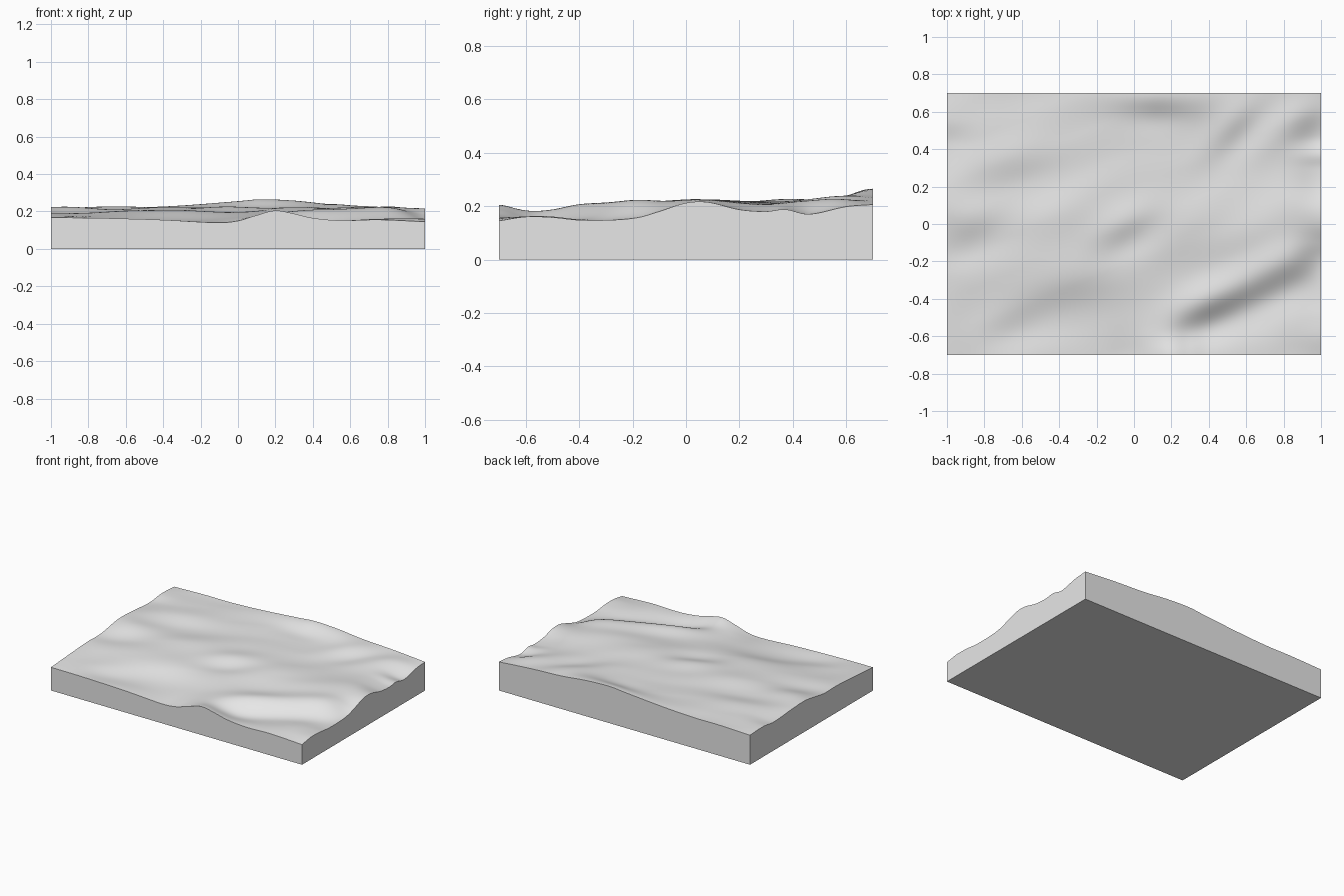
import bpy
import bmesh
import math
from mathutils import Vector, noise

cube = bpy.data.objects.get("Cube")
if cube:
    bpy.data.objects.remove(cube, do_unlink=True)

HALF_X, HALF_Y = 1.0, 0.7
COLUMNS, ROWS = 140, 98

# Border profiles: (position along the edge, height)
FRONT = [(-1, .167), (-.75, .165), (-.4, .155), (-.1, .14), (0, .15), (.1, .18), (.2, .205),
         (.3, .188), (.4, .165), (.55, .152), (.75, .156), (1, .145)]
BACK = [(-1, .213), (-.75, .22), (-.55, .22), (-.3, .232), (0, .255), (.12, .265),
        (.3, .258), (.5, .238), (.75, .225), (1, .206)]
LEFT = [(-.7, .167), (-.43, .185), (-.28, .193), (-.14, .192), (.06, .222), (.2, .22),
        (.43, .205), (.55, .218), (.7, .213)]
RIGHT = [(-.7, .145), (-.6, .16), (-.5, .158), (-.4, .148), (-.28, .148), (-.18, .157), (-.1, .18),
         (0, .212), (.08, .215), (.2, .187), (.3, .18), (.37, .188), (.46, .17), (.6, .198), (.7, .206)]
# General rise of the ground from front to back
RISE = [(-.7, .158), (-.55, .163), (-.3, .188), (0, .21), (.3, .214), (.7, .228)]

# Scarps falling to the front right: x, y, heading in degrees, length, width, drop
SCARPS = [
    (.78, -.29, 27, .32, .09, .026),
    (.36, -.49, 25, .16, .08, .018),
    (-.32, -.36, 10, .22, .12, .015),
    (-.04, -.05, 30, .14, .08, .014),
    (.55, .5, 45, .14, .07, .012),
    (-.62, .28, 15, .18, .09, .01),
    (-.88, -.05, 25, .14, .09, .012),
    (.12, .62, 0, .14, .07, .01),
    (.9, .52, 35, .18, .08, .01),
    (-.75, -.6, 30, .18, .08, .006),
]
# Rounded ridges: x, y, heading in degrees, length, width, height
RIDGES = [
    (.75, .04, 25, .22, .09, .014),
    (-.4, .06, 20, .2, .08, .01),
    (.25, -.02, 25, .2, .08, .012),
]


def sample(profile, t):
    """Smooth cubic through the points of a profile."""
    last = len(profile) - 1
    i = 0
    while i < last - 1 and t > profile[i + 1][0]:
        i += 1

    def slope(k):
        a, b = profile[max(k - 1, 0)], profile[min(k + 1, last)]
        return (b[1] - a[1]) / (b[0] - a[0])

    (t0, h0), (t1, h1) = profile[i], profile[i + 1]
    span = t1 - t0
    u = (t - t0) / span
    bend = u * u * (3 - 2 * u)
    return (h0 + (h1 - h0) * bend
            + span * u * (1 - u) * ((1 - u) * slope(i) - u * slope(i + 1)))


def local(x, y, feature):
    """Distances along and across a feature, in units of its size."""
    cx, cy, heading, length, width, _ = feature
    c, s = math.cos(math.radians(heading)), math.sin(math.radians(heading))
    dx, dy = x - cx, y - cy
    return (dx * c + dy * s) / length, (dx * s - dy * c) / width


def ground(x, y):
    h = sample(RISE, y)
    for f in SCARPS:
        along, across = local(x, y, f)
        h -= f[-1] * across * math.exp((1 - along ** 2 - across ** 2) / 2)
    for f in RIDGES:
        along, across = local(x, y, f)
        h += f[-1] * math.exp(-(along ** 2 + across ** 2) / 2)
    # Gentle ripples stretched along the ridges
    ripple = Vector((x * 2 + y, y * 5 - x * 2, 0))
    return h + .005 * noise.noise(ripple)


def fade(distance):
    return math.exp(-(distance / .13) ** 2)


def fitted_y(x, y):
    """Ground drawn to the front and back profiles."""
    return (ground(x, y)
            + fade(y + HALF_Y) * (sample(FRONT, x) - ground(x, -HALF_Y))
            + fade(HALF_Y - y) * (sample(BACK, x) - ground(x, HALF_Y)))


def height(x, y):
    """Ground drawn to all four border profiles."""
    h = fitted_y(x, y)
    for edge, profile in ((-HALF_X, LEFT), (HALF_X, RIGHT)):
        weight = fade(abs(x - edge))
        if weight > .001:
            h += weight * (sample(profile, y) - fitted_y(edge, y))
    return h


# Terrain surface
bm = bmesh.new()
grid = []
for j in range(ROWS + 1):
    y = HALF_Y * (2 * j / ROWS - 1)
    row = []
    for i in range(COLUMNS + 1):
        x = HALF_X * (2 * i / COLUMNS - 1)
        row.append(bm.verts.new((x, y, height(x, y))))
    grid.append(row)
for lower, upper in zip(grid, grid[1:]):
    for i in range(COLUMNS):
        bm.faces.new((lower[i], lower[i + 1], upper[i + 1], upper[i]))

# Walls and underside
rim = grid[0][:-1] + [r[-1] for r in grid[:-1]] + grid[-1][:0:-1] + [r[0] for r in grid[:0:-1]]
foot = [bm.verts.new((v.co.x, v.co.y, 0)) for v in rim]
for k in range(len(rim)):
    n = (k + 1) % len(rim)
    bm.faces.new((rim[k], foot[k], foot[n], rim[n]))
bm.faces.new(foot[::-1])
bmesh.ops.recalc_face_normals(bm, faces=bm.faces)

mesh = bpy.data.meshes.new("terrain_slab")
bm.to_mesh(mesh)
bm.free()
slab = bpy.data.objects.new("terrain_slab", mesh)
bpy.context.collection.objects.link(slab)

# Plain grey material
grey = bpy.data.materials.new("light_grey")
grey.use_nodes = True
colour = (.8, .8, .8, 1)
grey.diffuse_color = colour
for node in grey.node_tree.nodes:
    if node.type == "BSDF_PRINCIPLED":
        node.inputs["Base Color"].default_value = colour
mesh.materials.append(grey)

bpy.ops.object.select_all(action="DESELECT")
slab.select_set(True)
bpy.context.view_layer.objects.active = slab
bpy.ops.object.shade_smooth_by_angle(angle=math.radians(40))
